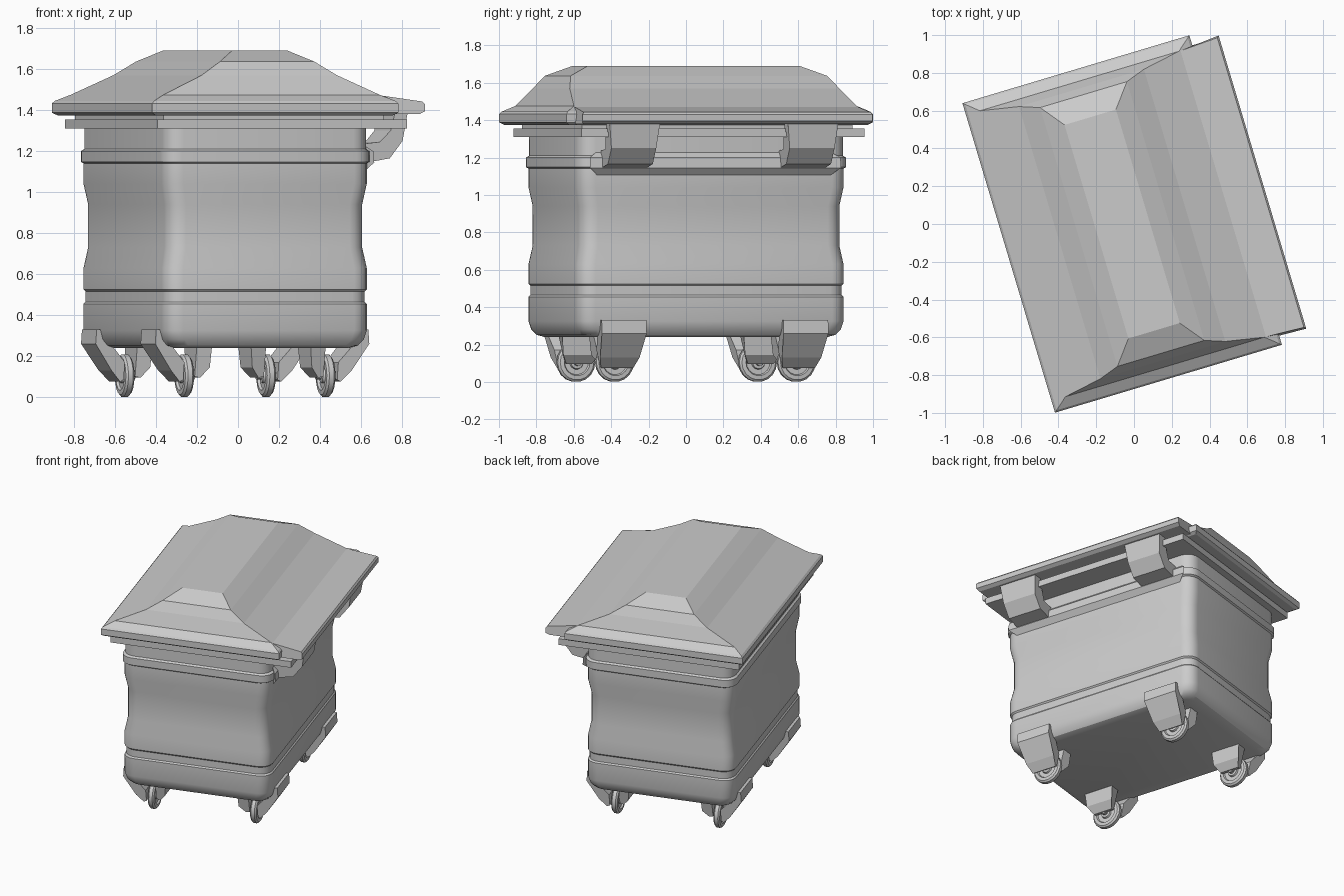
import bpy, bmesh, math
from mathutils import Matrix, Vector

if "Cube" in bpy.data.objects:
    bpy.data.objects.remove(bpy.data.objects["Cube"])

# The whole bin stands turned about z, slightly off centre
PLACE = Matrix.Rotation(math.radians(16.65), 4, 'Z') @ Matrix.Translation((-0.06, 0.018, 0))


def finish(name, bm, smooth=30):
    bmesh.ops.recalc_face_normals(bm, faces=bm.faces)
    bm.transform(PLACE)
    mesh = bpy.data.meshes.new(name)
    bm.to_mesh(mesh)
    bm.free()
    # a second pass of normals is not needed: the placement is a rigid motion
    ob = bpy.data.objects.new(name, mesh)
    bpy.context.collection.objects.link(ob)
    if smooth:
        bpy.ops.object.select_all(action='DESELECT')
        ob.select_set(True)
        bpy.context.view_layer.objects.active = ob
        bpy.ops.object.shade_smooth_by_angle(angle=math.radians(smooth))
    return ob


def rounded_rect(a, b, r, seg):
    if r == 0:
        return [(a, b), (-a, b), (-a, -b), (a, -b)]
    pts = []
    for k, (sx, sy) in enumerate([(1, 1), (-1, 1), (-1, -1), (1, -1)]):
        for i in range(seg + 1):
            t = math.pi / 2 * (k + i / seg)
            pts.append((sx * (a - r) + r * math.cos(t), sy * (b - r) + r * math.sin(t)))
    return pts


def loft(name, rings, r=0.0, seg=4, shift=0.0, smooth=30):
    """Stack of rectangular rings (half width, half length, z), capped."""
    bm = bmesh.new()
    rows = [[bm.verts.new((x + shift, y, z)) for x, y in rounded_rect(a, b, r, seg)]
            for a, b, z in rings]
    n = len(rows[0])
    for lo, hi in zip(rows, rows[1:]):
        for i in range(n):
            bm.faces.new((lo[i], lo[(i + 1) % n], hi[(i + 1) % n], hi[i]))
    bm.faces.new(rows[0])
    bm.faces.new(rows[-1])
    return finish(name, bm, smooth)


def prism(name, pts, at=(0, 0), side=1, smooth=0):
    """Profile (x, z, half width) extruded along the length."""
    bm = bmesh.new()
    ends = [[bm.verts.new((at[0] + side * x, at[1] + s * w, z)) for x, z, w in pts]
            for s in (-1, 1)]
    n = len(pts)
    for i in range(n):
        j = (i + 1) % n
        bm.faces.new((ends[0][i], ends[0][j], ends[1][j], ends[1][i]))
    for e in ends:
        bm.faces.new(e)
    return finish(name, bm, smooth)


def wheel(name, at):
    half = [(0.022, 0.026), (0.034, 0.024), (0.038, 0.012), (0.066, 0.012),
            (0.072, 0.024), (0.094, 0.022), (0.105, 0.012)]
    prof = [(r, w) for r, w in half] + [(r, -w) for r, w in reversed(half)]
    bm = bmesh.new()
    n = 18
    rows = []
    for i in range(n):
        t = 2 * math.pi * i / n
        rows.append([bm.verts.new((at[0] + w, at[1] + r * math.cos(t), 0.105 + r * math.sin(t)))
                     for r, w in prof])
    for i in range(n):
        a, b = rows[i], rows[(i + 1) % n]
        for j in range(len(prof) - 1):
            bm.faces.new((a[j], a[j + 1], b[j + 1], b[j]))
    for j in (0, -1):
        bm.faces.new([row[j] for row in rows])
    return finish(name, bm)


# Tub: wall profile as inset from full size at each height
A, B = 0.52, 0.745
wall = [(0.07, 0.24), (0.035, 0.252), (0.012, 0.28), (0, 0.325), (0, 0.455),
        (0.008, 0.465), (0.008, 0.515), (0, 0.525), (0, 0.63), (0.018, 0.73),
        (0.018, 0.94), (0, 1.04), (0, 1.14), (-0.01, 1.148), (-0.01, 1.2),
        (0.003, 1.21), (0.003, 1.32)]
loft("tub", [(A - d, B - d, z) for d, z in wall], r=0.085, seg=5)

# Rear reinforcing ledge
prism("rear_ledge", [(0.49, 1.25, 0.62), (0.545, 1.2, 0.7), (0.55, 1.145, 0.7), (0.5, 1.08, 0.62)])

# Rim plate and collar under the lid
loft("tub_rim", [(0.635, 0.79, 1.31), (0.635, 0.79, 1.355)], shift=0.055, smooth=0)
loft("rim_collar", [(0.56, 0.755, 1.35), (0.56, 0.755, 1.385)], shift=0.02, smooth=0)

# Hipped lid with rear flange
loft("lid", [(0.605, 0.835, 1.375), (0.627, 0.855, 1.388), (0.627, 0.855, 1.432),
             (0.615, 0.845, 1.445), (0.55, 0.79, 1.475), (0.345, 0.752, 1.57),
             (0.24, 0.715, 1.637), (0.142, 0.59, 1.69)], smooth=0)
prism("lid_flange", [(0.5, 1.47, 0.79), (0.56, 1.471, 0.79), (0.765, 1.442, 0.8),
                     (0.775, 1.43, 0.81), (0.775, 1.395, 0.81), (0.75, 1.38, 0.8), (0.5, 1.38, 0.8)])

# Hooked grips on the rear
hook = [(0.51, 1.14), (0.65, 1.165), (0.715, 1.25), (0.735, 1.38),
        (0.67, 1.38), (0.65, 1.3), (0.6, 1.245), (0.51, 1.235)]
for tag, y in (("front", -0.505), ("back", 0.49)):
    prism("rear_grip_" + tag, [(x, z, 0.125 if z < 1.3 else 0.14) for x, z in hook], at=(0, y))

# Casters: wheel, outer arm from the wall and short inner arm
outer = [(0.18, 0.33, 0.125), (0.185, 0.26, 0.125), (0.1, 0.13, 0.11), (0.05, 0.075, 0.09),
         (0.032, 0.085, 0.09), (0.032, 0.17, 0.11), (0.1, 0.25, 0.125), (0.13, 0.33, 0.125)]
inner = [(-0.032, 0.26, 0.11), (-0.032, 0.1, 0.07), (-0.06, 0.095, 0.07),
         (-0.1, 0.145, 0.1), (-0.11, 0.26, 0.11)]
for sx, left in ((-1, "left"), (1, "right")):
    for sy, front in ((-1, "front"), (1, "back")):
        at = (sx * 0.36, sy * 0.507)
        tag = front + "_" + left
        wheel("wheel_" + tag, at)
        prism("caster_outer_arm_" + tag, outer, at, sx)
        prism("caster_inner_arm_" + tag, inner, at, sx)
        # axle pin joining the arms
        bm = bmesh.new()
        bmesh.ops.create_cone(bm, cap_ends=True, segments=8, radius1=0.02, radius2=0.02, depth=0.1,
                              matrix=Matrix.Translation((*at, 0.105)) @ Matrix.Rotation(math.pi / 2, 4, 'Y'))
        finish("axle_" + tag, bm)
